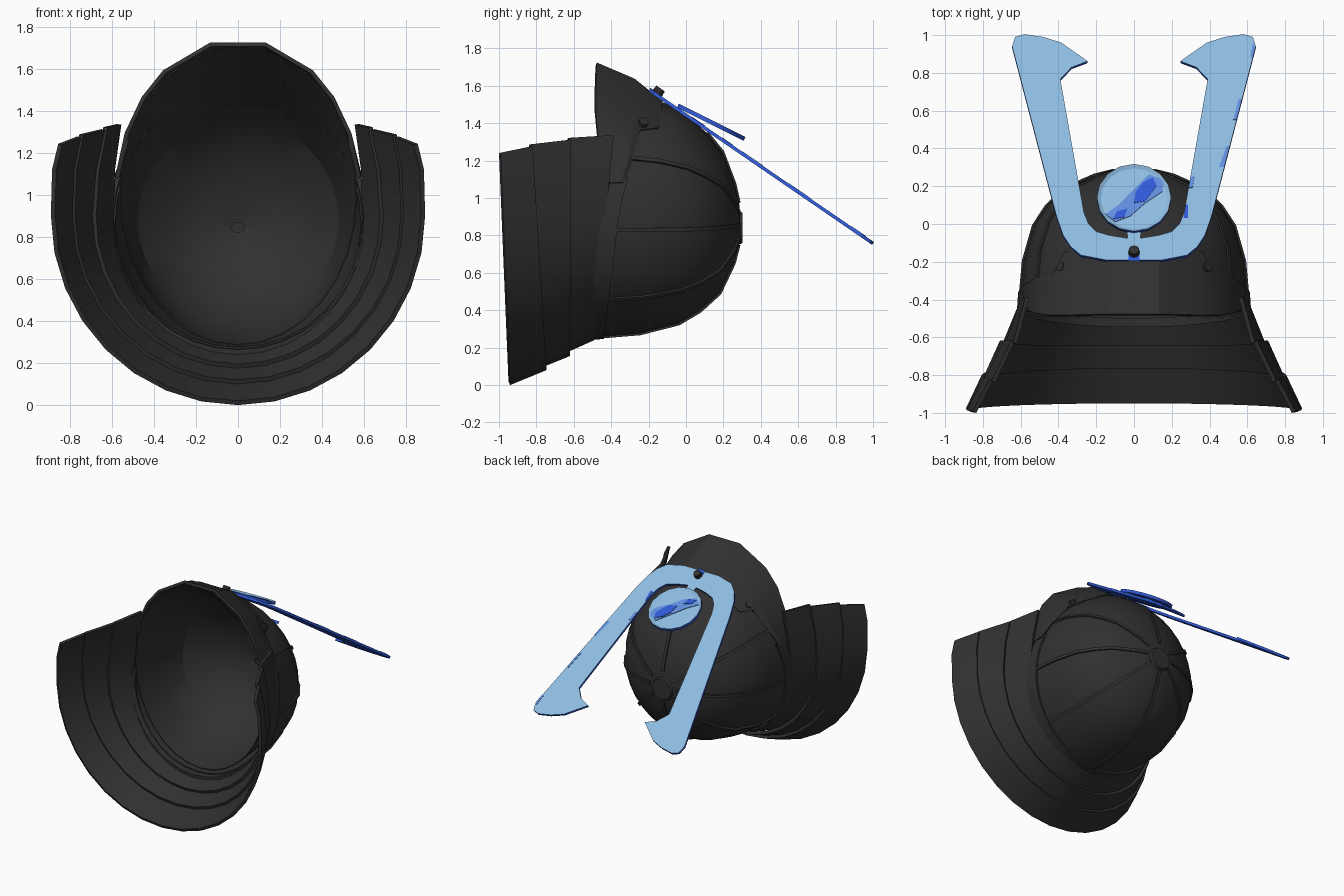
import bpy, bmesh
from math import sin, cos, pi, radians
from mathutils import Vector

cube = bpy.data.objects.get("Cube")
if cube:
    bpy.data.objects.remove(cube)


def material(name, rgb):
    m = bpy.data.materials.new(name)
    m.use_nodes = True
    m.diffuse_color = (*rgb, 1)
    m.node_tree.nodes["Principled BSDF"].inputs["Base Color"].default_value = (*rgb, 1)
    return m


IRON = material("dark iron", (0.03, 0.03, 0.03))
PALE = material("pale blue", (0.27, 0.5, 0.75))
MID = material("mid blue", (0.12, 0.27, 0.72))
DEEP = material("deep blue", (0.03, 0.1, 0.68))


def finish(name, bm, mats, thickness=0):
    """Turn a bmesh into a named object, with an optional shell thickness."""
    bmesh.ops.recalc_face_normals(bm, faces=bm.faces)
    mesh = bpy.data.meshes.new(name)
    bm.to_mesh(mesh)
    bm.free()
    ob = bpy.data.objects.new(name, mesh)
    bpy.context.collection.objects.link(ob)
    for m in mats:
        mesh.materials.append(m)
    bpy.ops.object.select_all(action="DESELECT")
    ob.select_set(True)
    bpy.context.view_layer.objects.active = ob
    if thickness:
        mod = ob.modifiers.new("shell", "SOLIDIFY")
        mod.thickness = thickness
        mod.offset = 0
        bpy.ops.object.modifier_apply(modifier=mod.name)
    bpy.ops.object.shade_smooth_by_angle(angle=radians(25))


def sheet(name, rows, thickness, closed=False):
    """Skin a grid of points into a curved plate."""
    bm = bmesh.new()
    grid = [[bm.verts.new(p) for p in row] for row in rows]
    n = len(grid[0])
    for a, b in zip(grid, grid[1:]):
        for i in range(n if closed else n - 1):
            j = (i + 1) % n
            bm.faces.new((a[i], a[j], b[j], b[i]))
    finish(name, bm, [IRON], thickness)


def plate(name, outline, z0, slope, thick, mats, rim=0):
    """Flat cut-out on the plane z = z0 + slope * y; first colour on top, last elsewhere."""
    bm = bmesh.new()
    normal = Vector((0, -slope, 1)).normalized()
    base = bm.faces.new([bm.verts.new((x, y, z0 + slope * y)) for x, y in outline])
    ext = bmesh.ops.extrude_face_region(bm, geom=[base], use_keep_orig=True)
    bmesh.ops.translate(bm, vec=normal * thick,
                        verts=[v for v in ext["geom"] if isinstance(v, bmesh.types.BMVert)])
    bm.normal_update()
    if rim:
        top = [f for f in ext["geom"] if isinstance(f, bmesh.types.BMFace)]
        bmesh.ops.inset_region(bm, faces=top, thickness=rim)
        bmesh.ops.translate(bm, vec=normal * -0.012, verts=top[0].verts)
    bmesh.ops.recalc_face_normals(bm, faces=bm.faces)
    for f in bm.faces:
        f.material_index = 0 if f.normal.dot(normal) > 0.5 else len(mats) - 1
    finish(name, bm, mats)


def stud(name, centre, direction, radius, depth, sides):
    bm = bmesh.new()
    bmesh.ops.create_cone(bm, cap_ends=True, segments=sides, radius1=radius,
                          radius2=radius * 0.85, depth=depth)
    quat = Vector(direction).to_track_quat("Z", "Y")
    bmesh.ops.rotate(bm, verts=bm.verts, matrix=quat.to_matrix())
    bmesh.ops.translate(bm, verts=bm.verts, vec=centre)
    finish(name, bm, [IRON])


# Bowl: profile of radius against depth, cut back at the top under the visor
PROFILE = [(0.03, 0.28), (0.1, 0.275), (0.2, 0.25), (0.36, 0.18), (0.455, 0.085),
           (0.522, -0.015), (0.575, -0.2), (0.595, -0.42)]


def bowl(angle, r, y):
    s = sin(angle)
    if s > 0 and y < 0:
        y *= 1 - 0.5 * s * s
    w = (0.3 - y) / 0.7
    z = 0.86 + r * s * (1.03 + 0.08 * w if s > 0 else 1.0)
    return Vector((r * cos(angle), y + 0.13 * w * (z - 0.86), z))


sheet("bowl", [[bowl(2 * pi * i / 32, r, y) for i in range(32)] for r, y in PROFILE],
      0.02, closed=True)
stud("crown_knob", (0, 0.288, 0.84), (0, 1, 0), 0.095, 0.03, 16)

# Smooth lining from the opening to the crown: (half width, lowest z, highest z, y, y tilt)
LINING = [(0.565, 0.285, 1.7, -0.465, 0), (0.53, 0.32, 1.46, -0.19, 0.06), (0.48, 0.4, 1.36, 0.0, 0.03),
          (0.33, 0.55, 1.17, 0.16, 0.01), (0.18, 0.69, 1.02, 0.225, 0), (0.03, 0.82, 0.87, 0.255, 0)]
turns = [2 * pi * i / 32 for i in range(32)]
sheet("lining", [[(hw * cos(a), y + tilt * sin(a), (lo + hi) / 2 + (hi - lo) / 2 * sin(a)) for a in turns]
                 for hw, lo, hi, y, tilt in LINING], 0.006, closed=True)

# Raised ribs running from the knob to the rim; the top one stops under the crest
for k, deg in enumerate((90, 32, -3, -42, -90, 183, 148, 222)):
    a = radians(deg)
    side = Vector((-sin(a), 0, cos(a))) * 0.011
    stations = PROFILE[1:5] if deg == 90 else PROFILE[1:]
    line = [bowl(a, r + 0.01, y + 0.008) for r, y in stations]
    sheet(f"bowl_rib_{k + 1}", [[p - side, p + side] for p in line], 0.018)

# Band around the lower part of the rim
arc = [radians(22 - 224 * i / 22) for i in range(23)]
sheet("rim_band", [[bowl(a, r, y) for a in arc]
                   for r, y in ((0.602, -0.365), (0.608, -0.46))], 0.024)


# Neck guard: three flared lames, each edge given as
# (half width, lowest z, y at bottom, y at top, end x, end z)
def lame_edge(rx, zb, yb, yt, xe, ze):
    half = [(xe, ze), ((rx + xe) / 2 + 0.012, 1.12)]
    half += [(rx * cos(i * pi / 16), 0.9 - (0.9 - zb) * sin(i * pi / 16)) for i in range(8)]
    pts = half + [(0, zb)] + [(-x, z) for x, z in reversed(half)]
    return [(x, yb + (yt - yb) * (z - zb) / (ze - zb), z) for x, z in pts]


LAMES = {
    "upper": ((0.602, 0.25, -0.495, -0.39, 0.565, 1.335), (0.685, 0.185, -0.64, -0.63, 0.63, 1.32)),
    "middle": ((0.7, 0.165, -0.625, -0.62, 0.64, 1.31), (0.785, 0.11, -0.76, -0.835, 0.745, 1.285)),
    "lower": ((0.795, 0.09, -0.75, -0.825, 0.755, 1.275), (0.88, 0.01, -0.945, -0.995, 0.845, 1.24)),
}
for name, (inner, outer) in LAMES.items():
    sheet(f"neck_guard_{name}", [lame_edge(*inner), lame_edge(*outer)], 0.022)

# Visor: front lip, fold line and forehead edge, mirrored
VISOR = [
    [(0.13, -0.48, 1.715), (0.35, -0.485, 1.585), (0.45, -0.485, 1.46), (0.53, -0.47, 1.29), (0.575, -0.43, 1.08)],
    [(0.13, -0.28, 1.63), (0.33, -0.28, 1.5), (0.43, -0.285, 1.38), (0.535, -0.31, 1.21), (0.582, -0.355, 1.08)],
    [(0.13, -0.13, 1.51), (0.36, -0.15, 1.37), (0.40, -0.25, 1.36), (0.53, -0.3, 1.18), (0.58, -0.34, 1.08)],
]
sheet("visor", [[(-x, y, z) for x, y, z in reversed(row)] + row for row in VISOR], 0.02)
for s, label in ((1, "left"), (-1, "right")):
    stud(f"visor_rivet_{label}", (s * 0.38, -0.23, 1.4), (s * 0.68, 0.3, 0.65), 0.03, 0.035, 10)

# Horned crest cut from one sloped plate, pale on top and deep blue on its edges and underside
HORN = [(0.035, -0.03), (0.035, -0.085), (0.13, -0.07), (0.2, -0.05), (0.24, -0.01), (0.265, 0.05),
        (0.39, 0.757), (0.33, 0.82), (0.245, 0.852), (0.385, 0.95), (0.48, 0.98),
        (0.58, 0.995), (0.63, 0.98), (0.645, 0.93), (0.41, 0.03), (0.375, -0.07), (0.335, -0.13),
        (0.28, -0.175), (0.15, -0.2)]
outline = HORN + [(-x, y) for x, y in reversed(HORN)]
plate("crest_horns", outline, 1.432, -0.686, 0.018, [PALE, DEEP])

# Painted patches along the left horn and below the bolt
HORN_PATCHES = [
    (DEEP, [(0.262, 0.03), (0.285, 0.03), (0.285, 0.1), (0.274, 0.1)]),
    (MID, [(0.29, 0.19), (0.31, 0.19), (0.32, 0.25), (0.3, 0.25)]),
    (MID, [(0.45, 0.3), (0.478, 0.3), (0.507, 0.41), (0.49, 0.41)]),
    (MID, [(0.525, 0.55), (0.542, 0.55), (0.57, 0.66), (0.555, 0.66)]),
    (MID, [(0.615, 0.88), (0.63, 0.88), (0.642, 0.93), (0.63, 0.96)]),
    (DEEP, [(-0.03, -0.197), (0.03, -0.197), (0.03, -0.165), (-0.03, -0.165)]),
]
for k, (mat, pts) in enumerate(HORN_PATCHES):
    plate(f"horn_patch_{k + 1}", pts, 1.452, -0.686, 0.004, [mat])

# Round crest disc with a raised rim and slanting painted patches
ring = [(0.197 * cos(2 * pi * i / 16), 0.13 + 0.178 * sin(2 * pi * i / 16)) for i in range(16)]
plate("crest_disc", ring, 1.46, -0.5, 0.022, [PALE, DEEP], rim=0.02)
band = [(-0.15, 0.05), (-0.1, 0.01), (-0.02, 0.04), (0.06, 0.11), (0.15, 0.17),
        (0.16, 0.23), (0.08, 0.26), (0.0, 0.18), (-0.08, 0.1)]
plate("disc_band", band, 1.469, -0.5, 0.006, [MID])
patch = [(0.0, 0.11), (0.06, 0.12), (0.12, 0.2), (0.1, 0.245), (0.05, 0.22), (0.01, 0.17)]
plate("disc_patch_upper", patch, 1.473, -0.5, 0.006, [DEEP])
patch = [(-0.11, 0.025), (-0.05, 0.035), (-0.035, 0.08), (-0.09, 0.065)]
plate("disc_patch_lower", patch, 1.473, -0.5, 0.006, [DEEP])

# Crest fixing bolt
stud("crest_bolt", (0, -0.15, 1.565), (0, 0.56, 0.83), 0.032, 0.05, 10)
